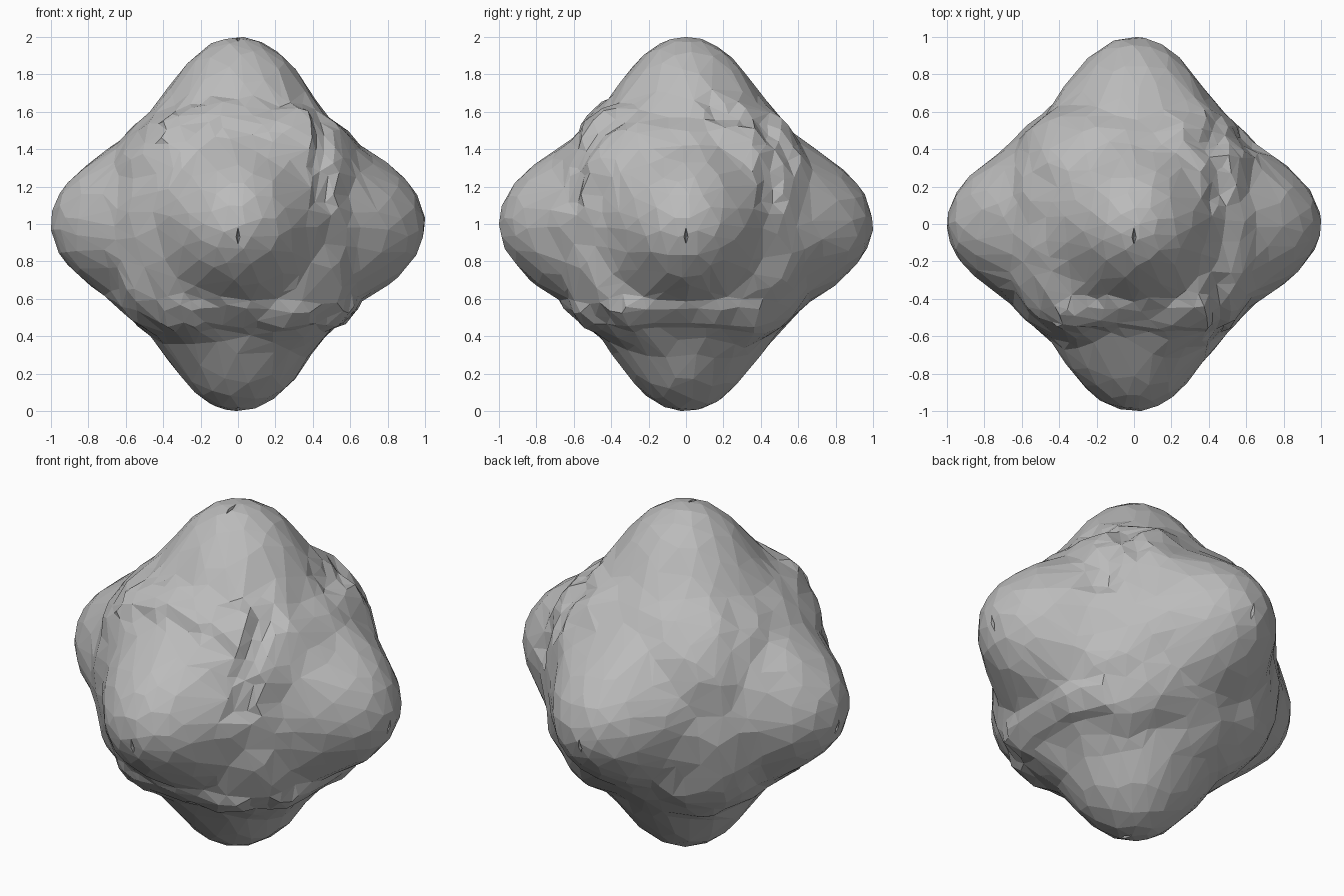
import bpy, bmesh, math
from mathutils import Vector, Matrix, noise

cube = bpy.data.objects.get("Cube")
if cube:
    bpy.data.objects.remove(cube, do_unlink=True)

X, Y, Z = Vector((1, 0, 0)), Vector((0, 1, 0)), Vector((0, 0, 1))
CENTRE = Matrix.Translation(Z)

grey = bpy.data.materials.new("stone_grey")
grey.use_nodes = True
COLOUR = (0.5, 0.5, 0.5, 1)
grey.diffuse_color = COLOUR
grey.node_tree.nodes["Principled BSDF"].inputs["Base Color"].default_value = COLOUR

# Outward side, right and up for the sides that carry ledges
SIDES = [(-Y, X, Z), (X, Y, Z), (Z, X, Y)]


def make_object(name, bm):
    mesh = bpy.data.meshes.new(name)
    bm.to_mesh(mesh)
    bm.free()
    obj = bpy.data.objects.new(name, mesh)
    bpy.context.collection.objects.link(obj)
    return obj


def radius(d):
    """Six rounded lobes on the axes, joined by shallow saddles."""
    lobe = max(2 * sum(c ** 4 for c in d) - 1, 0)
    corner = 27 * (d.x * d.y * d.z) ** 2
    rough = noise.noise(d * 4.5) * 0.025 * (1 - lobe)
    return 0.76 + 0.24 * lobe ** 1.3 + 0.05 * corner + rough


def ledge(p):
    """Small chipped steps below and to the right of each lobe."""
    scale = 1
    for out, right, up in SIDES:
        if p.dot(out) < 0.3:
            continue
        u, v = p.dot(right), p.dot(up)
        if abs(u) < 0.4 and -0.55 < v < -0.42:
            scale += 0.025
        if 0.4 < u < 0.5 and 0.1 < v < 0.6:
            scale -= 0.03
    return scale


# Faceted lump
bm = bmesh.new()
bmesh.ops.create_icosphere(bm, subdivisions=5, radius=1)
for v in bm.verts:
    d = v.co.normalized()
    p = d * radius(d)
    v.co = p * ledge(p)
lump = make_object("faceted_lump", bm)
lump.data.materials.append(grey)
lump.matrix_world = CENTRE
facets = lump.modifiers.new("facets", "DECIMATE")
facets.ratio = 0.28

# Narrow diamond notches beside the lobe tips
bm = bmesh.new()
for out, along in [(-Y, -Z), (Y, -Z), (X, -Z), (-X, -Z), (Z, -Y), (-Z, -Y)]:
    side = along.cross(out)
    turn = Matrix((side, along, out)).transposed().to_4x4()
    place = Matrix.Translation(out * 0.97 + along * 0.07)
    thin = Matrix.Diagonal((0.016, 0.07, 1, 1))
    bmesh.ops.create_cone(bm, cap_ends=True, segments=4, radius1=0, radius2=1,
                          depth=0.1, matrix=place @ turn @ thin)
bmesh.ops.remove_doubles(bm, verts=bm.verts, dist=0.0001)
bmesh.ops.recalc_face_normals(bm, faces=bm.faces)
cutter = make_object("notch_cutter", bm)
cutter.data.materials.append(grey)
cutter.matrix_world = CENTRE
cutter.hide_render = True
cutter.hide_viewport = True
notches = lump.modifiers.new("notches", "BOOLEAN")
notches.operation = "DIFFERENCE"
notches.solver = "EXACT"
notches.object = cutter
